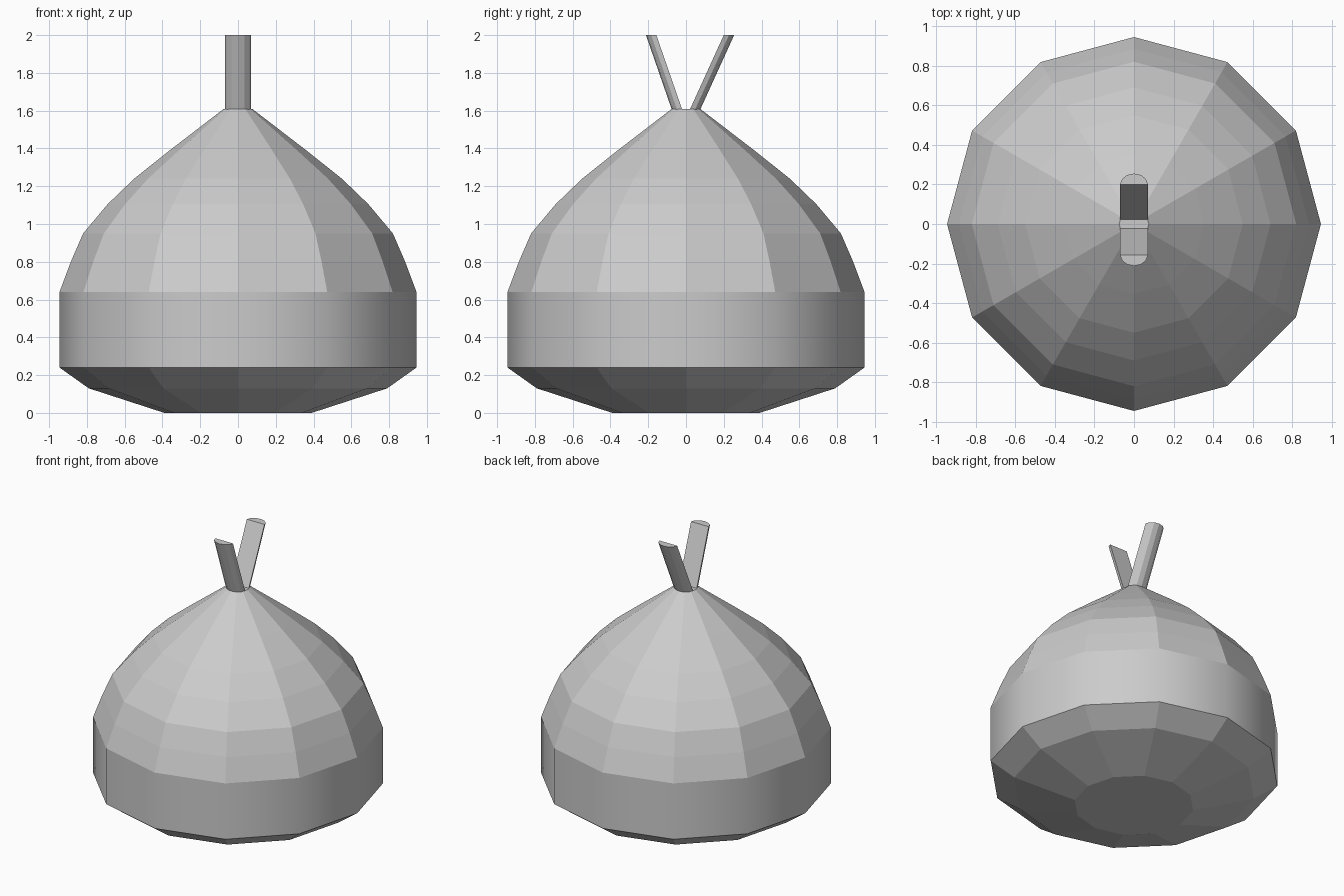
import bpy, bmesh
from math import cos, sin, pi, tau

cube = bpy.data.objects.get("Cube")
if cube:
    bpy.data.objects.remove(cube)

SIDES = 12

grey = bpy.data.materials.new("plain_grey")
grey.use_nodes = True
grey.diffuse_color = (0.6, 0.6, 0.6, 1)
grey.node_tree.nodes["Principled BSDF"].inputs["Base Color"].default_value = (0.6, 0.6, 0.6, 1)


def finish(name, bm):
    bmesh.ops.recalc_face_normals(bm, faces=bm.faces)
    mesh = bpy.data.meshes.new(name)
    bm.to_mesh(mesh)
    bm.free()
    mesh.materials.append(grey)
    obj = bpy.data.objects.new(name, mesh)
    bpy.context.collection.objects.link(obj)
    return obj


def loft(name, rings, smooth_strip=None):
    """Join closed rings of points, cap both ends, smooth one strip if asked."""
    bm = bmesh.new()
    loops = [[bm.verts.new(p) for p in ring] for ring in rings]
    for strip, (low, high) in enumerate(zip(loops, loops[1:])):
        n = len(low)
        for i in range(n):
            j = (i + 1) % n
            face = bm.faces.new((low[i], low[j], high[j], high[i]))
            face.smooth = strip == smooth_strip
    bm.faces.new(loops[0][::-1])
    bm.faces.new(loops[-1])
    return finish(name, bm)


# Body: twelve-sided bulb with a rounded band, as (radius, height)
profile = [(0.39, 0.0), (0.79, 0.13), (0.945, 0.24), (0.945, 0.64),
           (0.885, 0.80), (0.82, 0.95), (0.69, 1.105), (0.55, 1.24),
           (0.355, 1.395), (0.075, 1.61)]
body_rings = [[(r * cos(tau * i / SIDES), r * sin(tau * i / SIDES), z)
               for i in range(SIDES)] for r, z in profile]
loft("bulb_body", body_rings, smooth_strip=2)


# Stalks: half-round strips leaning apart, flat faces inward
def stalk(name, side, top_y):
    def half_round(y, z):
        return [(0.07 * cos(pi * i / 6), side * (y + 0.055 * sin(pi * i / 6)), z)
                for i in range(7)]
    loft(name, [half_round(0.02, 1.605), half_round(top_y, 2.0)])


stalk("front_stalk", -1, 0.157)
stalk("back_stalk", 1, 0.2)
